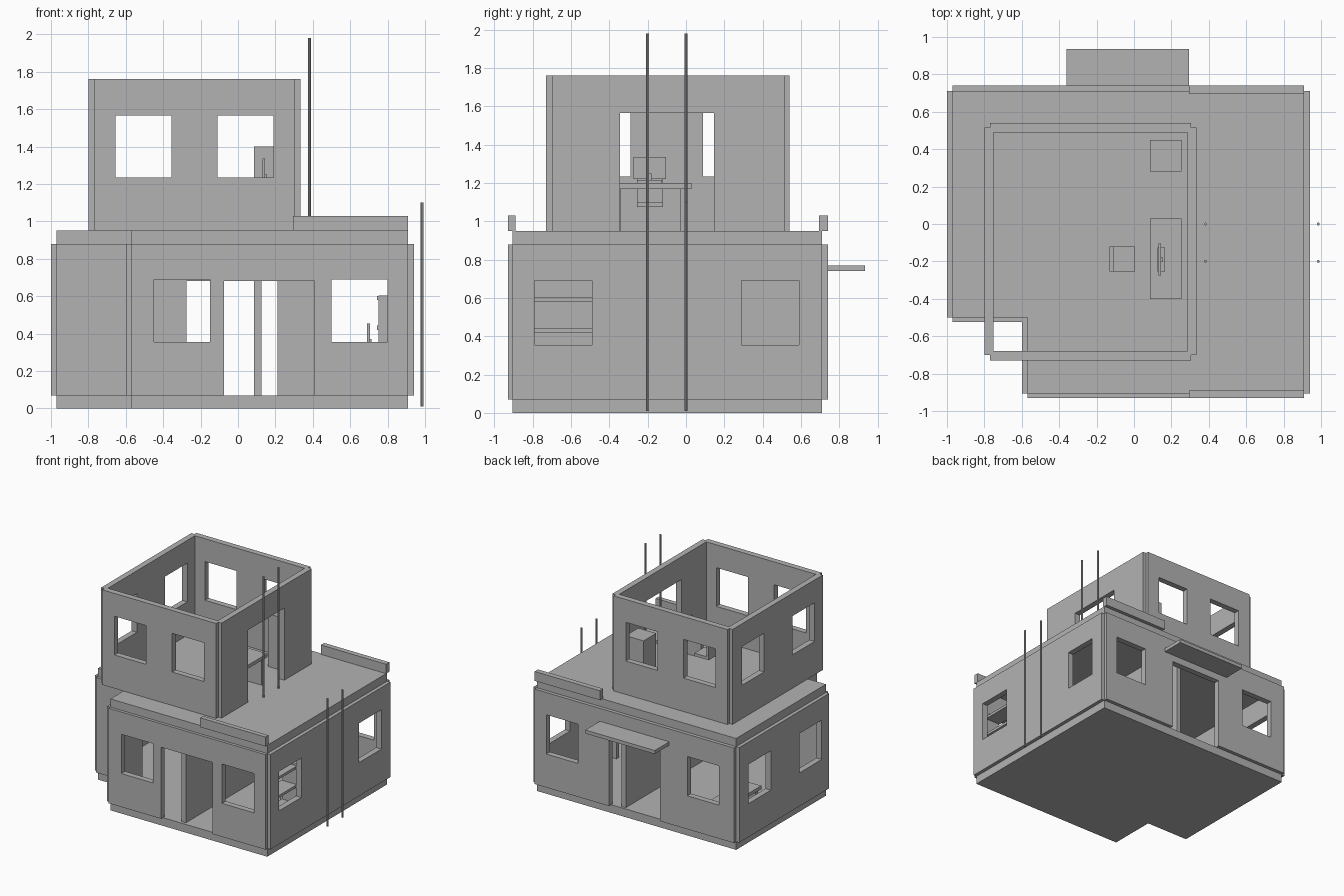
import bpy, bmesh
from mathutils import Vector

if "Cube" in bpy.data.objects:
    bpy.data.objects.remove(bpy.data.objects["Cube"], do_unlink=True)

grey = bpy.data.materials.new("plaster_grey")
grey.use_nodes = True
grey.diffuse_color = (0.45, 0.45, 0.45, 1)
grey.node_tree.nodes["Principled BSDF"].inputs["Base Color"].default_value = (0.45, 0.45, 0.45, 1)


def finish(name, bm):
    bmesh.ops.recalc_face_normals(bm, faces=bm.faces)
    mesh = bpy.data.meshes.new(name)
    bm.to_mesh(mesh)
    bm.free()
    mesh.materials.append(grey)
    obj = bpy.data.objects.new(name, mesh)
    bpy.context.collection.objects.link(obj)
    return obj


def extrude(bm, faces, vec):
    ext = bmesh.ops.extrude_face_region(bm, geom=faces)
    verts = [g for g in ext["geom"] if isinstance(g, bmesh.types.BMVert)]
    bmesh.ops.translate(bm, vec=vec, verts=verts)


def prism(name, outline, z0, z1):
    bm = bmesh.new()
    face = bm.faces.new([bm.verts.new((x, y, z0)) for x, y in outline])
    extrude(bm, [face], Vector((0, 0, z1 - z0)))
    return finish(name, bm)


def box(name, x, y, z):
    return prism(name, [(x[0], y[0]), (x[1], y[0]), (x[1], y[1]), (x[0], y[1])], *z)


def wall(name, axis, start, along, height, openings=()):
    """Upright panel, thin along the given axis, with (a0, a1, z0, z1) openings."""
    cuts_a = sorted({*along, *(v for o in openings for v in o[:2])})
    cuts_z = sorted({*height, *(v for o in openings for v in o[2:])})
    bm = bmesh.new()

    def vert(a, z):
        return bm.verts.new((start, a, z) if axis == "x" else (a, start, z))

    for a0, a1 in zip(cuts_a, cuts_a[1:]):
        for z0, z1 in zip(cuts_z, cuts_z[1:]):
            ca, cz = (a0 + a1) / 2, (z0 + z1) / 2
            if not any(o[0] < ca < o[1] and o[2] < cz < o[3] for o in openings):
                bm.faces.new([vert(a0, z0), vert(a1, z0), vert(a1, z1), vert(a0, z1)])
    bmesh.ops.remove_doubles(bm, verts=bm.verts, dist=0.001)
    extrude(bm, bm.faces[:], Vector((THICK, 0, 0) if axis == "x" else (0, THICK, 0)))
    return finish(name, bm)


THICK = 0.05

# Floor and roof slabs with the missing front corner
plan = [(-0.57, -0.905), (0.91, -0.905), (0.91, 0.71),
        (-0.97, 0.71), (-0.97, -0.50), (-0.57, -0.50)]
prism("floor_slab", plan, 0, 0.07)
prism("roof_slab", plan, 0.88, 0.95)

# Ground floor walls
low = (0.07, 0.88)


def low_window(a):
    return (a, a + 0.3, 0.355, 0.69)


def low_door(a):
    return (a, a + 0.485, 0.07, 0.68)


wall("ground_front_wall", "y", -0.93, (-0.57, 0.91), low,
     [low_window(-0.45), low_door(-0.075), low_window(0.5)])
wall("ground_back_wall", "y", 0.69, (-0.97, 0.91), low,
     [low_window(-0.83), low_door(-0.275), low_window(0.5)])
wall("ground_left_wall", "x", 0.89, (-0.905, 0.71), low,
     [low_window(-0.79), low_window(0.29)])
wall("ground_right_wall", "x", -1.0, (-0.50, 0.71), low,
     [low_window(-0.40), low_window(0.285)])
wall("recess_front_wall", "y", -0.525, (-0.97, -0.57), low)
wall("recess_side_wall", "x", -0.60, (-0.905, -0.50), low)
box("partition_wall", (0.085, 0.125), (-0.88, 0.69), low)

# Upper storey walls
high = (0.95, 1.76)


def high_window(a):
    return (a, a + 0.3, 1.235, 1.565)


for side, y in (("front", -0.73), ("back", 0.49)):
    wall("upper_" + side + "_wall", "y", y, (-0.77, 0.305), high,
         [high_window(-0.655), high_window(-0.11)])
wall("upper_right_wall", "x", -0.80, (-0.70, 0.515), high,
     [high_window(-0.59), high_window(0.09)])
wall("upper_left_wall", "x", 0.285, (-0.70, 0.515), high,
     [(-0.345, 0.145, 0.95, 1.565)])

# Roof parapets and the canopy over the back door
box("front_parapet", (0.295, 0.91), (-0.93, -0.89), (0.95, 1.03))
box("back_parapet", (0.295, 0.91), (0.695, 0.74), (0.95, 1.03))
box("door_canopy", (-0.36, 0.295), (0.73, 0.935), (0.74, 0.77))

# Ladder rails
for i, y in enumerate((-0.2, 0.0)):
    for level, x, z0, z1 in (("lower", 0.985, 0.01, 1.1), ("upper", 0.382, 0.95, 1.98)):
        bm = bmesh.new()
        bmesh.ops.create_cone(bm, cap_ends=True, segments=8, radius1=0.008,
                              radius2=0.008, depth=z1 - z0)
        bmesh.ops.translate(bm, vec=(x, y, (z0 + z1) / 2), verts=bm.verts)
        finish(level + "_ladder_rail_" + str(i + 1), bm)


# Desk with a screen
def desk(name, x, y, z):
    box(name + "_top", (x, x + 0.17), (y, y + 0.43), (z + 0.22, z + 0.25))
    for i, dy in enumerate((0.03, 0.37)):
        box(name + "_leg_" + str(i + 1), (x + 0.01, x + 0.16),
            (y + dy, y + dy + 0.03), (z, z + 0.22))
    box(name + "_screen", (x + 0.045, x + 0.06), (y + 0.125, y + 0.295), (z + 0.27, z + 0.385))
    box(name + "_screen_neck", (x + 0.06, x + 0.07), (y + 0.2, y + 0.22), (z + 0.25, z + 0.3))
    box(name + "_screen_base", (x + 0.04, x + 0.08), (y + 0.145, y + 0.275), (z + 0.25, z + 0.265))


desk("upper_desk", 0.085, -0.40, 0.95)
desk("east_desk", 0.645, -0.40, 0.07)
desk("west_desk", -0.85, 0.20, 0.07)

# Seat and cabinet upstairs
box("seat", (-0.13, 0.005), (-0.255, -0.12), (1.075, 1.10))
box("seat_back", (-0.13, -0.11), (-0.255, -0.12), (1.10, 1.265))
box("cabinet", (0.085, 0.255), (0.28, 0.45), (0.95, 1.40))

# Shelf unit downstairs
for i, y in enumerate((-0.84, -0.47)):
    box("shelf_side_" + str(i + 1), (0.75, 0.885), (y, y + 0.025), (0.07, 0.605))
for i, z in enumerate((0.26, 0.42, 0.58)):
    box("shelf_board_" + str(i + 1), (0.742, 0.885), (-0.84, -0.445), (z, z + 0.022))
